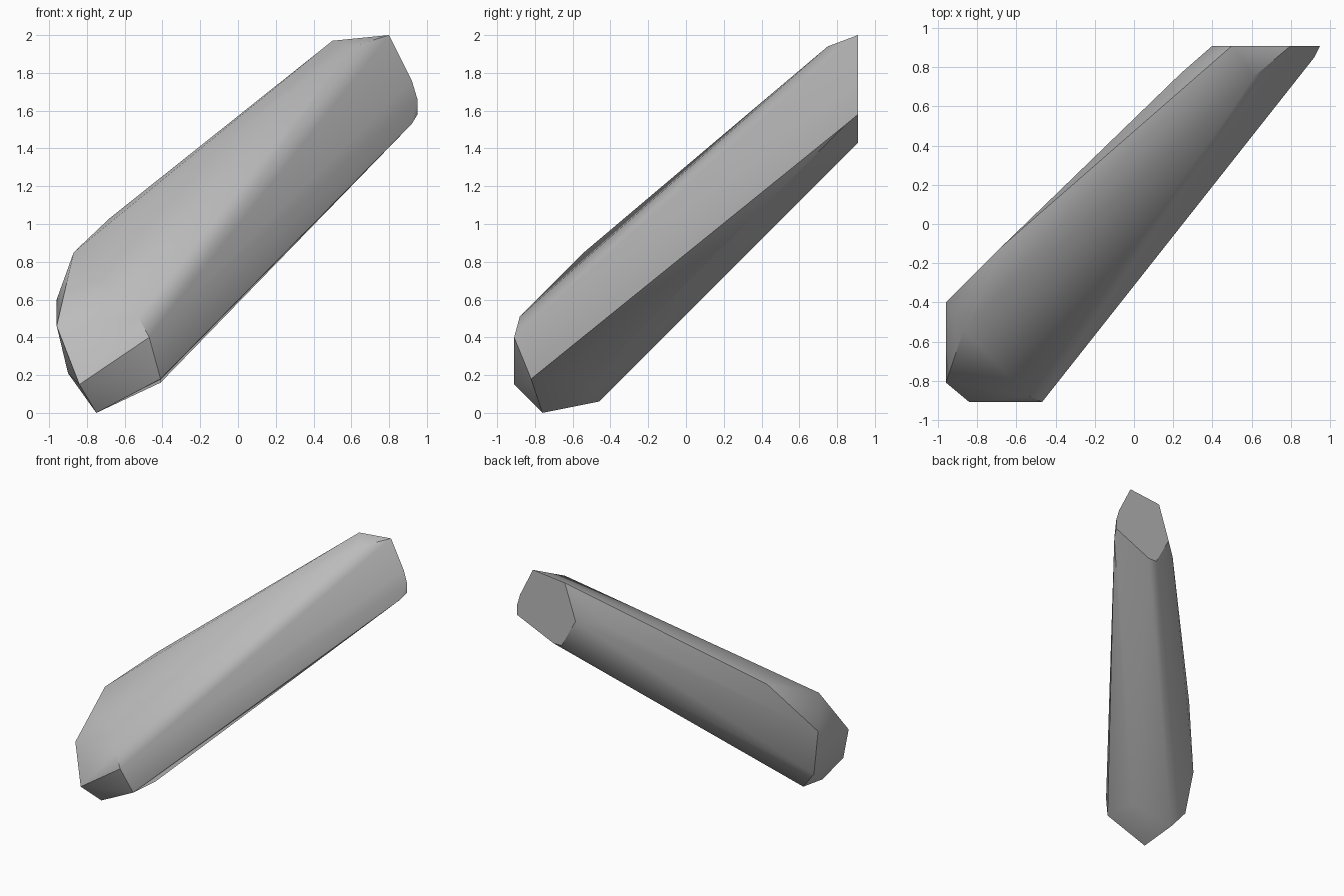
import bpy
import bmesh
import math

# Remove the default object
default = bpy.data.objects.get("Cube")
if default:
    bpy.data.objects.remove(default, do_unlink=True)


def make_material(name, color):
    material = bpy.data.materials.new(name)
    material.use_nodes = True
    material.diffuse_color = color
    material.node_tree.nodes["Principled BSDF"].inputs["Base Color"].default_value = color
    return material


def hull_object(name, points, material):
    """Wrap a convex faceted skin around the corner points."""
    mesh = bpy.data.meshes.new(name)
    bm = bmesh.new()
    for point in points:
        bm.verts.new(point)
    result = bmesh.ops.convex_hull(bm, input=bm.verts[:])
    loose = {v for v in result["geom_interior"] if isinstance(v, bmesh.types.BMVert)}
    bmesh.ops.delete(bm, geom=list(loose), context="VERTS")
    bmesh.ops.recalc_face_normals(bm, faces=bm.faces[:])
    bm.to_mesh(mesh)
    bm.free()
    mesh.materials.append(material)
    obj = bpy.data.objects.new(name, mesh)
    bpy.context.collection.objects.link(obj)
    return obj


# Flat cut face at the upper end, as an x, z outline
CUT_Y = 0.91
cut_outline = [
    (0.5, 1.97), (0.8, 2), (0.92, 1.76), (0.95, 1.66),
    (0.95, 1.58), (0.61, 1.43), (0.53, 1.43), (0.4, 1.67),
]
cut_end = [(x, CUT_Y, z) for x, z in cut_outline]

# Chipped corners just below the cut face
shoulder = [(0.61, 0.75, 1.94), (0.24, 0.77, 1.64), (0.92, 0.85, 1.53)]

# Blunt pointed lower end
blunt_tip = [
    (-0.75, -0.76, 0), (-0.84, -0.91, 0.15), (-0.47, -0.91, 0.4),
    (-0.53, -0.88, 0.51), (-0.41, -0.82, 0.18), (-0.41, -0.52, 0.16),
    (-0.78, -0.46, 0.06), (-0.9, -0.43, 0.21), (-0.96, -0.81, 0.46),
    (-0.96, -0.4, 0.6), (-0.87, -0.54, 0.85), (-0.82, -0.42, 0.89),
    (-0.68, -0.12, 1.03),
]

stone = make_material("stone grey", (0.5, 0.5, 0.5, 1))
shard = hull_object("stone_shard", cut_end + shoulder + blunt_tip, stone)

# Soft shading across shallow facets, crisp along the strong ridges
bpy.ops.object.select_all(action="DESELECT")
shard.select_set(True)
bpy.context.view_layer.objects.active = shard
bpy.ops.object.shade_smooth_by_angle(angle=math.radians(35))
